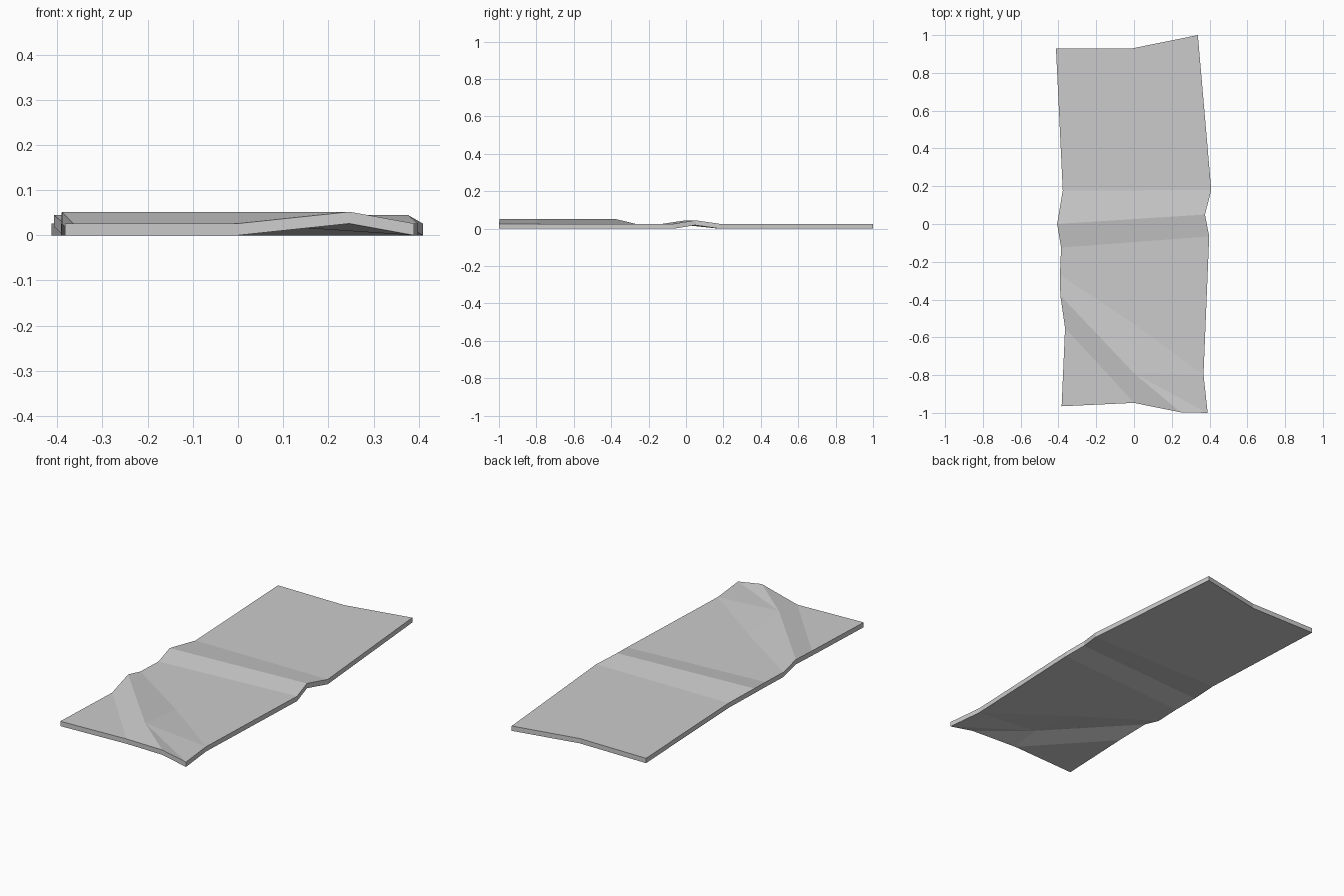
import bpy
import bmesh

cube = bpy.data.objects.get("Cube")
if cube:
    bpy.data.objects.remove(cube, do_unlink=True)

THICK = 0.026          # vertical slab thickness, also the level of the flat top
LOW, HIGH = 0.045, 0.052   # crest heights of the cross ridge and diagonal ridge

mat = bpy.data.materials.new("plain_grey")
mat.use_nodes = True
grey = (0.6, 0.6, 0.6, 1)
mat.diffuse_color = grey
mat.node_tree.nodes["Principled BSDF"].inputs["Base Color"].default_value = grey

bm = bmesh.new()


def pt(x, y, z=THICK):
    return bm.verts.new((x, y, z))


# Back edge
back = [pt(-0.413, 0.93), pt(-0.018, 0.928), pt(0.338, 1.0)]
# Cross ridge: rear foot, crest, front foot (left end, right end)
rear = [pt(-0.377, 0.177), pt(0.409, 0.18)]
crest = [pt(-0.407, 0.0, LOW), pt(0.376, 0.05, LOW)]
foot = [pt(-0.386, -0.125), pt(0.398, -0.066)]
# Diagonal ridge: rear foot, crest, front foot (left, middle, right)
d_rear = [pt(-0.392, -0.27), pt(0.0, -0.53), pt(0.368, -0.797)]
d_crest = [pt(-0.39, -0.378, HIGH), pt(0.0, -0.79, HIGH), pt(0.247, -0.997, HIGH)]
d_foot = [pt(-0.365, -0.55), pt(0.0, -0.947)]
# Front corners
front_left, front_right = pt(-0.383, -0.965), pt(0.39, -1.0)

top = [
    back + rear[::-1],
    [*rear, *crest[::-1]],
    [*crest, *foot[::-1]],
    foot + d_rear[::-1],
    [*d_rear[:2], *d_crest[1::-1]],
    [d_rear[1], d_rear[2], d_crest[1]],
    [d_rear[2], front_right, d_crest[1]],
    [d_crest[1], front_right, d_crest[2]],
    [*d_crest[:2], *d_foot[::-1]],
    [d_crest[1], d_crest[2], d_foot[1]],
    [*d_foot, front_left],
]
sheet = [bm.faces.new(loop) for loop in top]

# Thicken straight down, keeping the top surface
copy = bmesh.ops.extrude_face_region(bm, geom=sheet, use_keep_orig=True)
lower = [v for v in copy["geom"] if isinstance(v, bmesh.types.BMVert)]
bmesh.ops.translate(bm, verts=lower, vec=(0, 0, -THICK))
bmesh.ops.recalc_face_normals(bm, faces=bm.faces[:])

mesh = bpy.data.meshes.new("ridged_slab")
bm.to_mesh(mesh)
bm.free()
mesh.materials.append(mat)
slab = bpy.data.objects.new("ridged_slab", mesh)
bpy.context.scene.collection.objects.link(slab)
